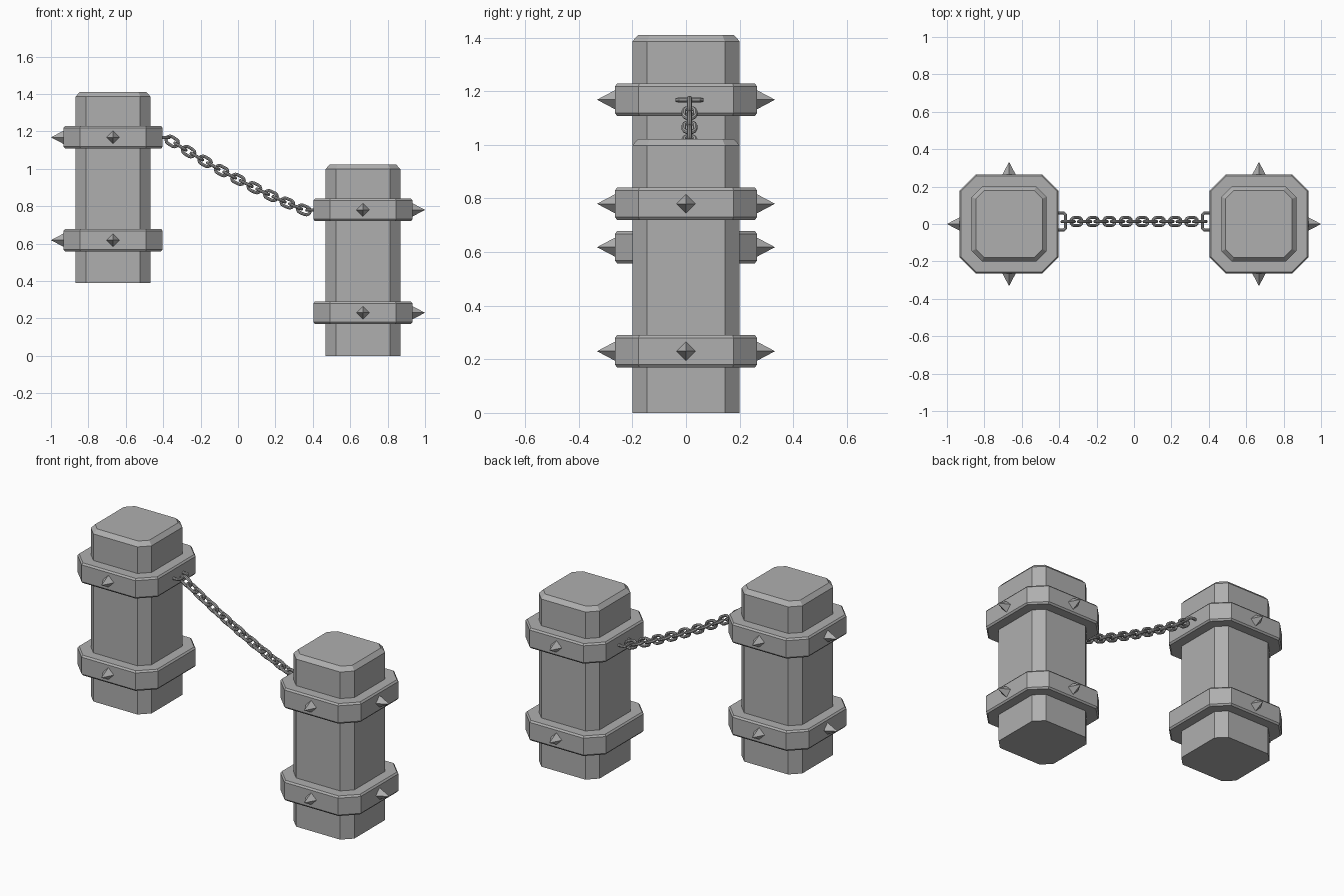
import bpy, bmesh
from math import sin, cos, pi, atan
from mathutils import Matrix, Vector

if "Cube" in bpy.data.objects:
    bpy.data.objects.remove(bpy.data.objects["Cube"])

PX = 0.668            # pillar offset from the middle
CY = 0.013            # chain sits slightly off centre


def finish(bm, name):
    bmesh.ops.recalc_face_normals(bm, faces=bm.faces)
    me = bpy.data.meshes.new(name)
    bm.to_mesh(me)
    bm.free()
    ob = bpy.data.objects.new(name, me)
    me.materials.append(grey)
    bpy.context.collection.objects.link(ob)
    return ob


def ring(bm, x, half, cut, z):
    """Square outline with cut corners."""
    k = half - cut
    pts = [(half, -k), (half, k), (k, half), (-k, half),
           (-half, k), (-half, -k), (-k, -half), (k, -half)]
    return [bm.verts.new((x + a, b, z)) for a, b in pts]


def prism(name, x, profile, closed=False):
    """Stack of cut-corner outlines; closed joins last to first (hollow ring)."""
    bm = bmesh.new()
    rings = [ring(bm, x, *p) for p in profile]
    pairs = list(zip(rings, rings[1:]))
    if closed:
        pairs.append((rings[-1], rings[0]))
    else:
        bm.faces.new(rings[0])
        bm.faces.new(rings[-1])
    for a, b in pairs:
        for i in range(8):
            j = (i + 1) % 8
            bm.faces.new((a[i], a[j], b[j], b[i]))
    return finish(bm, name)


def spike(name, x, z, angle):
    """Four-sided pyramid pointing outwards from a band."""
    bm = bmesh.new()
    r, base, tip = 0.038, 0.26, 0.332
    q = [bm.verts.new(p) for p in
         [(base, r, 0), (base, 0, r), (base, -r, 0), (base, 0, -r)]]
    t = bm.verts.new((tip, 0, 0))
    bm.faces.new(q)
    for i in range(4):
        bm.faces.new((q[i], q[(i + 1) % 4], t))
    bm.transform(Matrix.Translation((x, 0, z)) @ Matrix.Rotation(angle, 4, 'Z'))
    return finish(bm, name)


def tube(name, pts, closed, radius=0.0085):
    """Round wire along a path, turned into a mesh."""
    cu = bpy.data.curves.new(name, 'CURVE')
    cu.dimensions = '3D'
    cu.bevel_depth = radius
    cu.bevel_resolution = 2
    cu.use_fill_caps = not closed
    sp = cu.splines.new('POLY')
    sp.points.add(len(pts) - 1)
    for p, co in zip(sp.points, pts):
        p.co = (*co, 1)
    sp.use_cyclic_u = closed
    cu.materials.append(grey)
    ob = bpy.data.objects.new(name, cu)
    bpy.context.collection.objects.link(ob)
    bpy.ops.object.select_all(action='DESELECT')
    ob.select_set(True)
    bpy.context.view_layer.objects.active = ob
    bpy.ops.object.convert(target='MESH')
    bpy.ops.object.shade_smooth_by_angle()
    return ob


# Dark grey iron
grey = bpy.data.materials.new("dark_grey")
grey.diffuse_color = (0.43, 0.43, 0.43, 1)
grey.use_nodes = True
grey.node_tree.nodes["Principled BSDF"].inputs["Base Color"].default_value = grey.diffuse_color

# Pillars with two spiked bands each
for side, label, z0 in ((-1, "left", 0.388), (1, "right", 0.0)):
    x = side * PX
    prism(label + "_pillar", x, [(0.2, 0.055, z0), (0.2, 0.055, z0 + 0.998),
                                 (0.178, 0.043, z0 + 1.022)])
    for level, dz in (("lower", 0.23), ("upper", 0.78)):
        z = z0 + dz
        prism(f"{label}_{level}_band", x,
              [(0.19, 0.05, z - 0.06), (0.257, 0.083, z - 0.06),
               (0.265, 0.088, z - 0.05), (0.265, 0.088, z + 0.05),
               (0.257, 0.083, z + 0.06), (0.19, 0.05, z + 0.06)], closed=True)
        for n, ang in enumerate((pi / 2, -pi / 2, 0 if side > 0 else pi)):
            spike(f"{label}_{level}_spike_{n}", x, z, ang)

    # Staple holding the chain end
    xs, xe, zs = side * 0.42, side * 0.367, z0 + 0.779
    xm = side * 0.375
    tube(label + "_staple", [(xs, CY - 0.045, zs), (xm, CY - 0.045, zs),
                             (xe, CY - 0.037, zs), (xe, CY + 0.037, zs),
                             (xm, CY + 0.045, zs), (xs, CY + 0.045, zs)], False)

# Chain links, alternately upright and flat along a sagging line
N, END = 17, 0.352
for i in range(N):
    x = -END + 2 * END * i / (N - 1)
    z = 0.963 - 0.52 * x - 0.02 * (1 - (x / END) ** 2)
    slope = -0.52 + 0.04 * x / END ** 2
    m = (Matrix.Translation((x, CY, z)) @ Matrix.Rotation(-atan(slope), 4, 'Y')
         @ Matrix.Rotation(pi / 2 if i % 2 == 0 else 0, 4, 'X'))
    r, straight = 0.021, 0.014
    loop = []
    for sgn in (1, -1):
        for k in range(7):
            a = -pi / 2 + pi * k / 6
            loop.append(m @ Vector((sgn * (straight + r * cos(a)), sgn * r * sin(a), 0)))
    tube(f"chain_link_{i}", loop, True)
